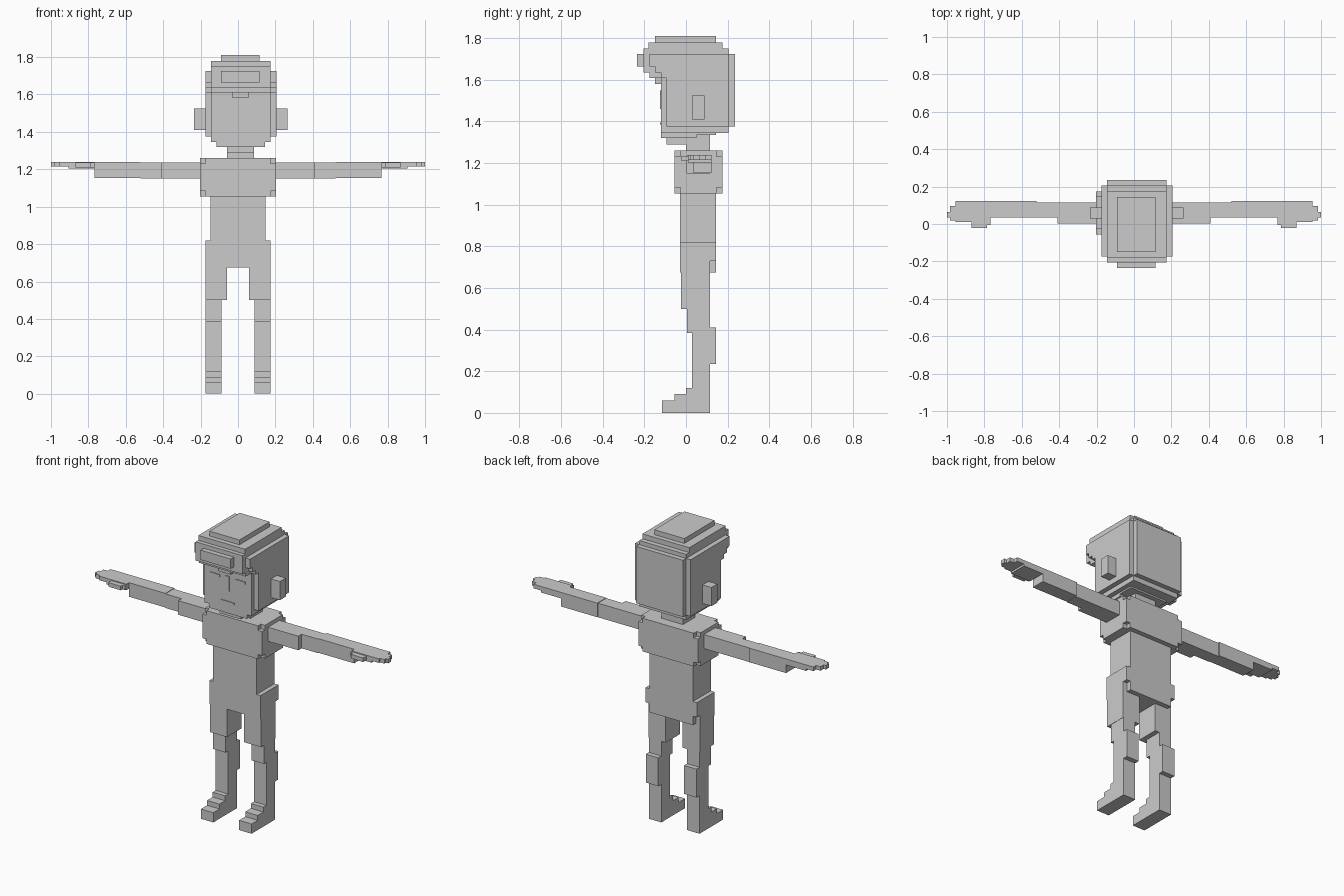
import bpy, bmesh
from itertools import product

grey = bpy.data.materials.new("plain_grey")
grey.diffuse_color = (0.6, 0.6, 0.6, 1)


def blocks(name, boxes):
    """Join axis-aligned boxes (x0,x1,y0,y1,z0,z1) into one outer skin."""
    cuts = [sorted({b[2 * a + i] for b in boxes for i in (0, 1)}) for a in range(3)]
    solid = set()
    for b in boxes:
        spans = [range(cuts[a].index(b[2 * a]), cuts[a].index(b[2 * a + 1])) for a in range(3)]
        solid.update(product(*spans))
    bm = bmesh.new()
    verts = {}

    def vert(k):
        if k not in verts:
            verts[k] = bm.verts.new([cuts[a][k[a]] for a in range(3)])
        return verts[k]

    for cell in sorted(solid):
        for a, side in product(range(3), (0, 1)):
            near = list(cell)
            near[a] += 2 * side - 1
            if tuple(near) in solid:
                continue
            ring = []
            for u, v in ((0, 0), (1, 0), (1, 1), (0, 1)):
                k = list(cell)
                k[a] += side
                k[(a + 1) % 3] += u
                k[(a + 2) % 3] += v
                ring.append(vert(tuple(k)))
            bm.faces.new(ring if side else ring[::-1])
    bmesh.ops.dissolve_limit(bm, angle_limit=0.01, verts=bm.verts[:], edges=bm.edges[:])
    me = bpy.data.meshes.new(name)
    bm.to_mesh(me)
    bm.free()
    me.materials.append(grey)
    ob = bpy.data.objects.new(name, me)
    bpy.context.collection.objects.link(ob)
    return ob


def both_sides(name, boxes):
    blocks("left_" + name, boxes)
    blocks("right_" + name, [(-b[1], -b[0]) + b[2:] for b in boxes])


def notched(x0, x1, y0, y1, z0, z1, n):
    """A box with a small cube missing at every corner."""
    return [(x0 + n, x1 - n, y0, y1, z0, z1), (x0, x1, y0 + n, y1 - n, z0, z1),
            (x0, x1, y0, y1, z0 + n, z1 - n)]


# Head: skull, stepped crown, fringe, stepped jaw and neck
wide, mid, small = (-.175, .205), (-.145, .175), (-.09, .115)
blocks("head", [
    wide + (-.093, .205, 1.375, 1.725), mid + (-.12, .235, 1.375, 1.725),
    # crown
    small + (-.15, .145, 1.78, 1.81), mid + (-.18, .175, 1.75, 1.78),
    mid + (-.205, .205, 1.725, 1.75),
    # fringe
    small + (-.235, 0, 1.665, 1.725), mid + (-.205, 0, 1.635, 1.725),
    wide + (-.175, 0, 1.665, 1.725), wide + (-.15, 0, 1.635, 1.665),
    mid + (-.175, 0, 1.61, 1.635), wide + (-.12, 0, 1.61, 1.635),
    (-.03, .055, -.15, 0, 1.58, 1.61),
    # jaw and chin
    mid + (-.12, .205, 1.345, 1.375), (-.115, .145, -.12, .05, 1.32, 1.345),
    (-.115, .145, -.12, .145, 1.335, 1.345), (-.06, .085, -.093, .05, 1.29, 1.32),
    # neck
    (-.06, .085, 0, .115, 1.25, 1.345)])

# Face details as thin plates
for name, x0, x1, z0, z1 in (("left_eye", .07, .135, 1.53, 1.545), ("right_eye", -.105, -.04, 1.53, 1.545),
                             ("nose", .003, .027, 1.46, 1.55), ("mouth", -.03, .06, 1.385, 1.395)):
    blocks(name, [(x0, x1, -.125, -.12, z0, z1)])

# Ears
blocks("left_ear", [(.205, .265, .03, .088, 1.41, 1.525)])
blocks("right_ear", [(-.235, -.175, .03, .088, 1.41, 1.525)])

# Torso
blocks("chest", notched(-.203, .203, -.055, .175, 1.055, 1.26, .028))
blocks("waist", [(-.148, .148, -.03, .145, .82, 1.055)])

# Hips and legs down to the knee, one continuous pair of trousers
hips = [(-.175, .175, -.03, .145, .73, .82), (-.175, .175, -.03, .115, .675, .73),
        (-.148, .148, -.03, .145, .675, .73)]
for s in (-1, 1):
    for a, b, y0, y1, z0, z1 in (
            (.058, .175, -.025, .115, .5, .675),
            (.088, .173, .005, .115, .385, .5),
            # calf, shin and stepped foot
            (.088, .173, .03, .145, .235, .41),
            (.088, .173, .03, .115, 0, .385),
            (.088, .173, 0, .115, 0, .12),
            (.088, .173, -.055, .115, 0, .09),
            (.088, .173, -.115, .115, 0, .06)):
        hips.append((min(s * a, s * b), max(s * a, s * b), y0, y1, z0, z1))
blocks("hips_and_legs", hips)

# Arms and hands
both_sides("arm", [
    (.203, .41, .003, .115, 1.15, 1.237), (.41, .52, .035, .115, 1.15, 1.237),
    (.52, .768, .035, .122, 1.153, 1.24),
    # palm, fingers and thumb
    (.768, .905, .01, .122, 1.203, 1.24), (.905, .955, .01, .122, 1.215, 1.24),
    (.955, .985, .02, .095, 1.215, 1.24), (.985, 1.0, .035, .065, 1.215, 1.24),
    (.768, .87, -.005, .035, 1.21, 1.235), (.785, .87, -.022, .035, 1.21, 1.235)])
